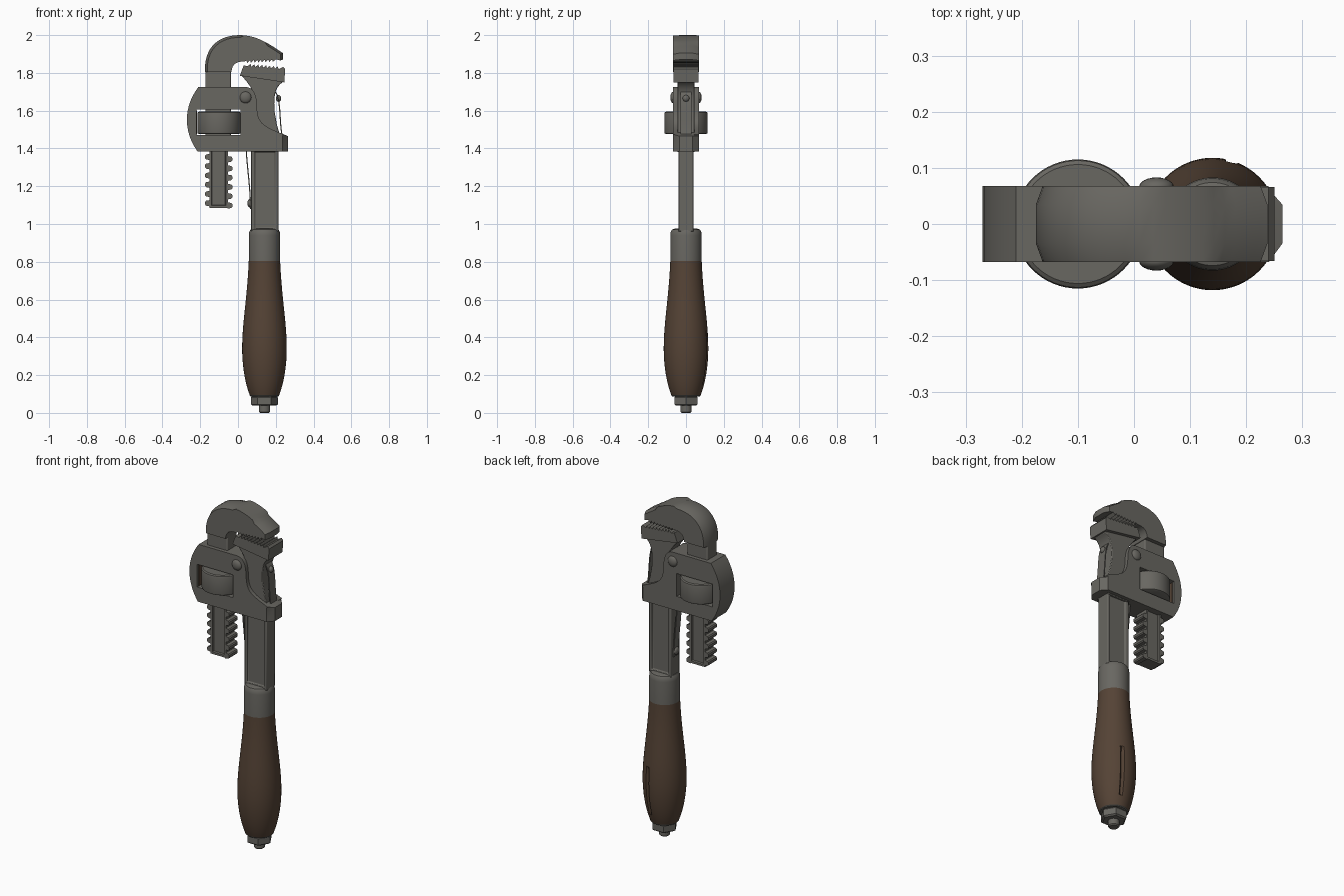
import bpy, bmesh, math
from mathutils import Vector, Matrix
from mathutils.geometry import interpolate_bezier

if "Cube" in bpy.data.objects:
    bpy.data.objects.remove(bpy.data.objects["Cube"], do_unlink=True)


def material(name, color):
    m = bpy.data.materials.new(name)
    m.use_nodes = True
    m.diffuse_color = (*color, 1)
    bsdf = m.node_tree.nodes["Principled BSDF"]
    bsdf.inputs["Base Color"].default_value = (*color, 1)
    bsdf.inputs["Roughness"].default_value = 0.6
    return m


steel = material("grey steel", (0.14, 0.135, 0.12))
wood = material("brown wood", (0.09, 0.056, 0.036))
parts = []


def finish(name, bm, mat, bevel=0):
    bmesh.ops.recalc_face_normals(bm, faces=bm.faces)
    mesh = bpy.data.meshes.new(name)
    bm.to_mesh(mesh)
    bm.free()
    mesh.materials.append(mat)
    obj = bpy.data.objects.new(name, mesh)
    bpy.context.scene.collection.objects.link(obj)
    if bevel:
        mod = obj.modifiers.new("bevel", "BEVEL")
        mod.width, mod.segments = bevel, 2
        mod.limit_method = "ANGLE"
    parts.append(obj)
    return obj


def curve(*pts, n=10):
    return [tuple(p)[:2] for p in interpolate_bezier(*[Vector((*p, 0)) for p in pts], n)]


def prism(name, outline, half, mat=steel, edge=None, panel=0, bevel=0):
    """Extrude an x-z outline along y; edge reshapes the outer layers, panel sinks both faces."""
    clean = [p for i, p in enumerate(outline) if p != outline[i - 1]]
    bm = bmesh.new()
    layers = [-half, -half * 0.5, half * 0.5, half] if edge else [-half, half]
    rings = []
    for y in layers:
        shape = [edge(*p) for p in clean] if edge and abs(y) == half else clean
        rings.append([bm.verts.new((x, y, z)) for x, z in shape])
    caps = [bm.faces.new(rings[0]), bm.faces.new(rings[-1])]
    for a, b in zip(rings, rings[1:]):
        for i in range(len(a)):
            bm.faces.new((a[i - 1], a[i], b[i], b[i - 1]))
    bmesh.ops.recalc_face_normals(bm, faces=bm.faces)
    if panel:
        for f in caps:
            bmesh.ops.inset_individual(bm, faces=[f], thickness=panel)
            bmesh.ops.inset_individual(bm, faces=[f], thickness=0.004, depth=-0.01)
    return finish(name, bm, mat, bevel)


def box(x0, x1, z0, z1):
    return [(x0, z0), (x1, z0), (x1, z1), (x0, z1)]


def lathe(name, profile, x, mat=steel, sides=64, shape=None):
    """Spin (radius, z) points about a vertical axis at x."""
    bm = bmesh.new()
    rings = []
    for r, z in profile:
        ring = []
        for i in range(sides):
            a = math.tau * i / sides
            rr = r - (shape(a, z) if shape else 0)
            ring.append(bm.verts.new((x + rr * math.cos(a), rr * math.sin(a), z)))
        rings.append(ring)
    bm.faces.new(rings[0])
    bm.faces.new(rings[-1])
    for a, b in zip(rings, rings[1:]):
        for i in range(sides):
            bm.faces.new((a[i - 1], a[i], b[i], b[i - 1]))
    return finish(name, bm, mat)


def dome(name, loc, size):
    bm = bmesh.new()
    bmesh.ops.create_uvsphere(bm, u_segments=24, v_segments=12, radius=1)
    bmesh.ops.transform(bm, matrix=Matrix.Translation(loc) @ Matrix.Diagonal((*size, 1)), verts=bm.verts)
    return finish(name, bm, steel)


def strip(name, line, half, thick=0.006):
    return prism(name, line + [(x + thick, z) for x, z in reversed(line)], half)


def teeth(start, end, count, height):
    """Zigzag of jaw teeth from one point to another."""
    out = []
    for i in range(count):
        for t, h in ((0, 0), (0.8, height)):
            k = (i + t) / count
            out.append((start[0] + (end[0] - start[0]) * k,
                        start[1] + (end[1] - start[1]) * k + h))
    return out + [end]


# Wooden handle with a shallow split in the back
def split(a, z):
    return 0.018 if abs(a - math.radians(73)) < 0.05 and 0.16 < z < 0.42 else 0


outline = (curve((0.078, 0.095), (0.1, 0.15), (0.118, 0.24), (0.118, 0.34), n=12)
           + curve((0.118, 0.34), (0.118, 0.48), (0.092, 0.6), (0.083, 0.805), n=14)[1:])
lathe("handle", outline, 0.14, wood, shape=split)

# Ferrule, end washer, nut and bolt tip
lathe("ferrule", [(0.083, 0.8), (0.083, 0.94), (0.081, 0.958), (0.074, 0.97), (0.06, 0.975)], 0.14)
lathe("end_washer", [(0.074, 0.088), (0.078, 0.092), (0.078, 0.097)], 0.14)
lathe("end_nut", [(0.062, 0.038), (0.071, 0.045), (0.071, 0.082), (0.064, 0.09)], 0.14, sides=6)
lathe("bolt_tip", [(0.024, 0), (0.03, 0.006), (0.03, 0.04)], 0.14, sides=32)

# Main bar with sunken panels
prism("main_bar", box(0.07, 0.215, 0.96, 1.4), 0.04, panel=0.025, bevel=0.004)

# Fixed jaw: neck and toothed head
neck = ([(0.07, 1.38), (0.07, 1.72), (0.045, 1.755), (0.02, 1.785), (0.235, 1.76)]
        + curve((0.235, 1.75), (0.19, 1.72), (0.19, 1.66), (0.193, 1.6))
        + [(0.205, 1.53), (0.222, 1.47), (0.215, 1.38)])
prism("fixed_jaw_neck", neck, 0.046, bevel=0.004)
head = ([(0.01, 1.785), (0.03, 1.84)] + teeth((0.05, 1.835), (0.215, 1.82), 8, 0.014)
        + [(0.24, 1.832), (0.25, 1.82), (0.245, 1.75)])
prism("fixed_jaw_head", head, 0.066)

# Hook jaw with a crowned back
def crown(x, z):
    d = Vector((x - 0.03, z - 1.8))
    if d.length > 0.2:
        d *= 0.94
    return (0.03 + d.x, 1.8 + d.y)


hook = (curve((-0.175, 1.805), (-0.18, 1.93), (-0.11, 2.0), (0.01, 2.0), n=14)
        + curve((0.01, 2.0), (0.1, 2.0), (0.17, 1.95), (0.238, 1.905), n=12)[1:]
        + [(0.238, 1.87)] + teeth((0.2, 1.872), (0.045, 1.866), 8, -0.014)
        + curve((0.035, 1.86), (-0.0, 1.86), (-0.03, 1.855), (-0.035, 1.805)))
prism("hook_jaw", hook, 0.068, edge=crown)
prism("hook_shank", box(-0.172, -0.038, 1.45, 1.81), 0.045, bevel=0.006)

# Threaded rack below the frame, teeth staggered left and right
prism("rack_core", box(-0.152, -0.052, 1.085, 1.5), 0.04, panel=0.018)
for side, x, shift in (("left", -0.056, 0), ("right", -0.148, 0.012)):
    d = 0.026 if side == "left" else -0.026
    for i in range(6):
        z = 1.085 + shift + i * 0.049
        prism(f"rack_tooth_{side}_{i + 1}",
              [(x, z - 0.004), (x + d * 0.8, z), (x + d, z + 0.006), (x + d, z + 0.02),
               (x + d * 0.8, z + 0.026), (x, z + 0.03)], 0.04)

# Frame with a window cut through it
def round_end(x, z):
    return (x - 0.03, z) if x > 0.25 else (x, z)


frame_outline = (curve((-0.21, 1.725), (-0.29, 1.62), (-0.29, 1.49), (-0.215, 1.385), n=14)
                 + [(0.265, 1.385), (0.265, 1.465)]
                 + curve((0.24, 1.475), (0.13, 1.52), (0.105, 1.53), (0.1, 1.62))
                 + curve((0.1, 1.62), (0.1, 1.69), (0.08, 1.725), (0.04, 1.725))[1:])
frame = prism("frame", frame_outline, 0.068, edge=round_end)
cutter = prism("window_cutter", box(-0.22, 0.014, 1.47, 1.605), 0.2)
cut = frame.modifiers.new("window", "BOOLEAN")
cut.object, cut.operation, cut.solver = cutter, "DIFFERENCE", "EXACT"
bpy.context.view_layer.objects.active = frame
bpy.ops.object.modifier_apply(modifier=cut.name)
parts.remove(cutter)
bpy.data.objects.remove(cutter, do_unlink=True)
prism("window_end_plate", box(-0.22, -0.217, 1.473, 1.602), 0.055, wood)

# Adjusting nut
lathe("adjusting_nut", [(0.106, 1.476), (0.113, 1.48), (0.115, 1.488), (0.115, 1.582),
                        (0.113, 1.59), (0.106, 1.595)], -0.1)

# Rivet heads on both faces
for side, s in (("front", -1), ("back", 1)):
    dome(f"rivet_{side}", (0.04, s * 0.066, 1.67), (0.031, 0.017, 0.031))

# Leaf springs and their screws
strip("outer_spring", curve((0.195, 1.7), (0.225, 1.66), (0.215, 1.55), (0.23, 1.47)), 0.028)
strip("inner_spring", curve((0.04, 1.4), (0.045, 1.3), (0.062, 1.2), (0.064, 1.08)), 0.022)
dome("outer_spring_screw", (0.215, 0, 1.665), (0.014, 0.018, 0.018))
dome("inner_spring_screw", (0.062, 0, 1.11), (0.012, 0.022, 0.022))

# Smooth shading with sharp edges kept
bpy.ops.object.select_all(action="DESELECT")
for obj in parts:
    obj.select_set(True)
bpy.context.view_layer.objects.active = parts[0]
bpy.ops.object.shade_smooth_by_angle(angle=math.radians(32))
